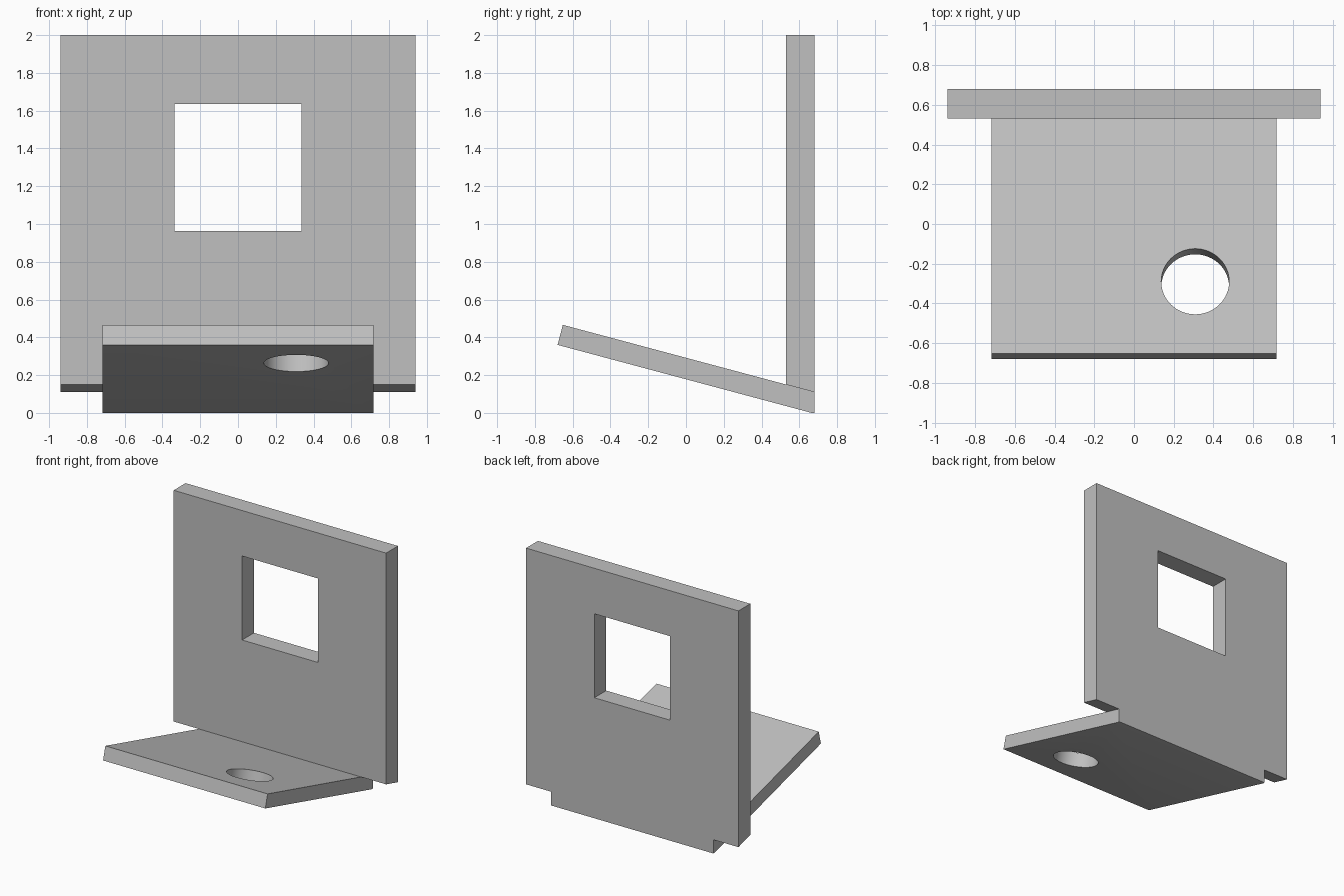
import bpy, math
from mathutils import Vector

cube = bpy.data.objects.get("Cube")
if cube:
    bpy.data.objects.remove(cube, do_unlink=True)

grey = bpy.data.materials.new("plain_grey")
grey.use_nodes = True
GREY = (0.53, 0.53, 0.53, 1)
grey.diffuse_color = GREY
grey.node_tree.nodes["Principled BSDF"].inputs["Base Color"].default_value = GREY

TILT = math.radians(15)


def extrude_x(name, profile, half_width):
    """Extrude a (y, z) outline symmetrically along x."""
    n = len(profile)
    verts = [(x, y, z) for x in (-half_width, half_width) for y, z in profile]
    faces = [tuple(range(n))[::-1], tuple(range(n, 2 * n))]
    faces += [(i, (i + 1) % n, n + (i + 1) % n, n + i) for i in range(n)]
    mesh = bpy.data.meshes.new(name)
    mesh.from_pydata(verts, [], faces)
    mesh.materials.append(grey)
    obj = bpy.data.objects.new(name, mesh)
    bpy.context.collection.objects.link(obj)
    return obj


def cut(obj, cutter):
    """Subtract the cutter, bake the result and discard the cutter."""
    cutter.hide_render = True
    cutter.data.materials.append(grey)
    mod = obj.modifiers.new("opening", "BOOLEAN")
    mod.operation = "DIFFERENCE"
    mod.solver = "EXACT"
    mod.object = cutter
    bpy.ops.object.select_all(action="DESELECT")
    bpy.context.view_layer.objects.active = obj
    obj.select_set(True)
    bpy.ops.object.modifier_apply(modifier=mod.name)
    bpy.data.objects.remove(cutter, do_unlink=True)
    bpy.ops.object.shade_smooth_by_angle(angle=math.radians(30))


# Upright panel: its lower edge follows the slope of the base
wall = extrude_x("upright_panel",
                 [(0.53, 0.15), (0.68, 0.11), (0.68, 2), (0.53, 2)], 0.94)

# Square window
bpy.ops.mesh.primitive_cube_add(size=1, location=(0, 0.605, 1.30))
window = bpy.context.object
window.name = "window_cutter"
window.scale = (0.67, 0.5, 0.672)
cut(wall, window)

# Tilted base plate, trimmed flush with the back of the panel
base = extrude_x("tilted_base",
                 [(-0.68, 0.36), (0.665, 0), (0.68, 0), (0.68, 0.11), (-0.652, 0.466)], 0.718)

# Round hole square to the plate
bpy.ops.mesh.primitive_cylinder_add(vertices=64, radius=0.171, depth=0.5,
                                    location=Vector((0.308, -0.304, 0.315)),
                                    rotation=(-TILT, 0, 0))
hole = bpy.context.object
hole.name = "hole_cutter"
cut(base, hole)
